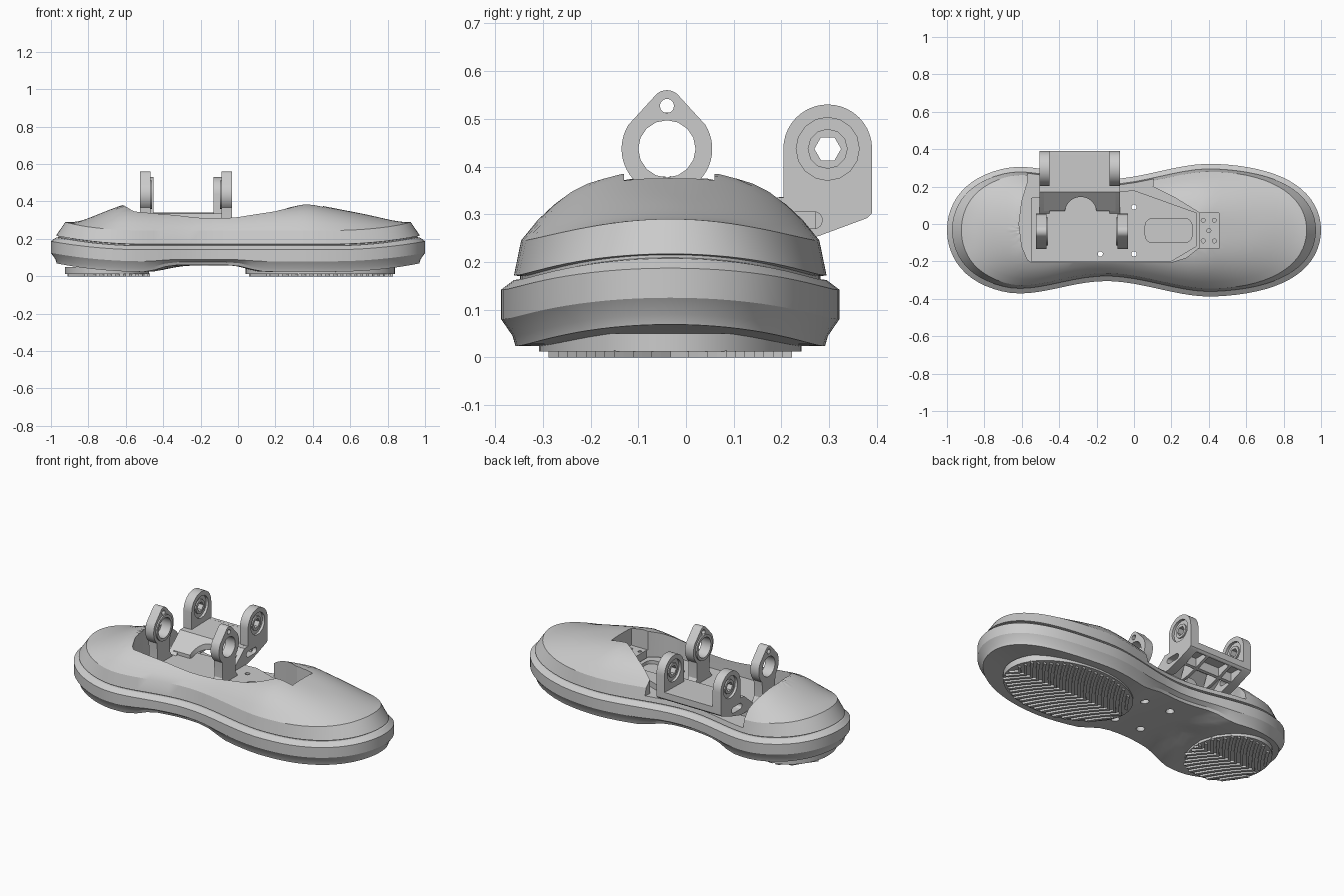
import bpy, bmesh, math
from math import sin, cos, pi, radians

if "Cube" in bpy.data.objects:
    bpy.data.objects.remove(bpy.data.objects["Cube"])

grey = bpy.data.materials.new("plain_grey")
grey.use_nodes = True
grey.diffuse_color = (0.6, 0.6, 0.6, 1)
grey.node_tree.nodes["Principled BSDF"].inputs["Base Color"].default_value = (0.6, 0.6, 0.6, 1)
MID_Y = -0.033


def finish(name, bm):
    bmesh.ops.recalc_face_normals(bm, faces=bm.faces)
    mesh = bpy.data.meshes.new(name)
    bm.to_mesh(mesh)
    bm.free()
    mesh.materials.append(grey)
    ob = bpy.data.objects.new(name, mesh)
    bpy.context.collection.objects.link(ob)
    return ob


def prism(name, pts, axis, a, b):
    """Extrude a 2D outline along x (outline is y, z) or z (outline is x, y)."""
    bm = bmesh.new()
    place = (lambda p, d: (d, p[0], p[1])) if axis == "x" else (lambda p, d: (p[0], p[1], d))
    low = [bm.verts.new(place(p, a)) for p in pts]
    high = [bm.verts.new(place(p, b)) for p in pts]
    bm.faces.new(low)
    bm.faces.new(high)
    for i in range(len(pts)):
        j = (i + 1) % len(pts)
        bm.faces.new((low[i], low[j], high[j], high[i]))
    return finish(name, bm)


def arc(c, r, start=0, end=360, n=24):
    full = end - start == 360
    steps = n if full else n + 1
    return [(c[0] + r * cos(radians(start + (end - start) * i / n)),
             c[1] + r * sin(radians(start + (end - start) * i / n))) for i in range(steps)]


def box(x0, x1, y0, y1):
    return [(x0, y0), (x1, y0), (x1, y1), (x0, y1)]


def slot(x0, x1, y0, y1, r):
    return (arc((x1 - r, y1 - r), r, 0, 90, 6) + arc((x0 + r, y1 - r), r, 90, 180, 6)
            + arc((x0 + r, y0 + r), r, 180, 270, 6) + arc((x1 - r, y0 + r), r, 270, 359, 6))


def cut(ob, pts, axis, a, b):
    tool = prism("cutter", pts, axis, a, b)
    tool.hide_render = True
    mod = ob.modifiers.new("cut", "BOOLEAN")
    mod.operation, mod.solver, mod.object = "DIFFERENCE", "EXACT", tool
    bpy.context.view_layer.objects.active = ob
    bpy.ops.object.modifier_apply(modifier=mod.name)
    bpy.data.objects.remove(tool)


def smooth(ob, angle):
    bpy.ops.object.select_all(action="DESELECT")
    ob.select_set(True)
    bpy.context.view_layer.objects.active = ob
    bpy.ops.object.shade_smooth_by_angle(angle=radians(angle))


def curve(x, pts, ease=True):
    for (x0, v0), (x1, v1) in zip(pts, pts[1:]):
        if x <= x1:
            t = max(0, (x - x0) / (x1 - x0))
            return v0 + (v1 - v0) * (t * t * (3 - 2 * t) if ease else t)
    return pts[-1][1]


def half_width(x):
    w = curve(x, [(-1, .36), (-.7, .36), (-.15, .272), (.42, .357), (1, .335)])
    return w * math.sqrt(max(0, 1 - abs(x) ** 5))


def end_lift(x):
    return max(0, (abs(x) - .5) / .5) ** 2


def arch(x):
    return curve(x, [(-.5, 0), (-.33, 1), (-.05, 1), (.15, 0)])


def ridge(x):
    return curve(x, [(-.9, .28), (-.62, .38), (-.45, .36), (0, .355), (.38, .39), (.92, .285)], False)


# Foot body: rings lofted round a shared outline
N = 96


def outline(i):
    a = 2 * pi * i / N
    return cos(a), MID_Y + math.copysign(half_width(cos(a)), sin(a))


def ring(inset, z, arch_rise, end_inset=0):
    pts = []
    for i in range(N):
        (x, y), p, q = outline(i), outline(i - 1), outline(i + 1)
        dx, dy = q[0] - p[0], q[1] - p[1]
        size = math.hypot(dx, dy)
        d = inset + end_inset * end_lift(x)
        pts.append((x - d * dy / size, y + d * dx / size,
                    z + .045 * end_lift(x) + arch_rise * arch(x)))
    return pts


def toward_spine(base, t, height):
    pts = []
    for i, (x, y, z) in enumerate(base):
        px = x + (.62 * cos(2 * pi * i / N) - x) * t
        pts.append((px, y + (MID_Y - y) * t, height(px, z, t)))
    return pts


def dome(x, z, t):
    return z + (max(ridge(x), z) - z) * (1 - (1 - t) ** 3)


def underside(x, z, t):
    flat = .022 + .036 * arch(x) + .045 * end_lift(x)
    return z + (flat - z) * t


bottom = ring(.03, .024, .036)
shoulder = ring(.042, .245, 0, .035)
rings = [toward_spine(bottom, t, underside) for t in (1, .75, .5, .25)]
rings += [bottom, ring(.024, .045, .03), ring(0, .08, .01), ring(0, .142, 0),
          ring(.027, .162, 0), ring(.04, .164, 0), ring(.04, .17, 0), ring(.027, .172, 0), shoulder]
rings += [toward_spine(shoulder, t / 9, dome) for t in range(1, 10)]
bm = bmesh.new()
loops = [[bm.verts.new(p) for p in r] for r in rings]
for lo, hi in zip(loops, loops[1:]):
    for i in range(N):
        j = (i + 1) % N
        bm.faces.new((lo[i], lo[j], hi[j], hi[i]))
bmesh.ops.remove_doubles(bm, verts=bm.verts, dist=.0005)
body = finish("foot_body", bm)

# Ankle opening, open toward the back, and the toe notch
opening = [(.2, -.205), (.28, -.18), (.35, -.125), (.35, .06), (.22, .14), (.1, .2), (.13, .5),
           (-.57, .5), (-.57, .22), (-.6, .12), (-.615, 0), (-.6, -.12), (-.57, -.19), (-.55, -.205)]
cut(body, opening, "z", .2, .7)
cut(body, box(.34, .455, -.13, .06), "z", .27, .7)
for x, y in ((.37, -.09), (.37, .02), (.43, -.09), (.43, .02), (.4, -.035)):
    cut(body, arc((x, y), .011, n=10), "z", .24, .3)

# Floor plate with slot and screw holes through the sole
plate = prism("floor_plate", [(-.55, -.2), (.2, -.2), (.335, -.12), (.335, .06), (0, .18), (-.55, .14)],
              "z", .195, .235)
cut(plate, slot(.06, .31, -.1, .03, .04), "z", .215, .3)
for x in (-.18, 0):
    for y in (-.16, .09):
        for part in (body, plate):
            cut(part, arc((x, y), .014, n=12), "z", -.1, .4)
        cut(body, arc((x, y), .024, n=16), "z", -.1, .09)
for y in (-.08, .01):
    cut(body, arc((.06, y), .026, n=16), "z", -.1, .08)
smooth(body, 25)

# Front pair of pivot ears
C = (-.04, .437)
ear = (arc(C, .095, -48, 32, 12) + arc((C[0], .527), .033, 35, 145, 10) + arc(C, .095, 148, 228, 12)
       + [(-.1, .32), (-.1, .27), (-.13, .225), (.05, .225), (.02, .27), (.02, .32)])
for side, x, inner in (("right", -.495, 1), ("left", -.06, -1)):
    ob = prism("front_ear_" + side, ear, "x", x - .028, x + .028)
    cut(ob, arc(C, .06, n=16), "x", x - .1, x + .1)
    cut(ob, arc((C[0], .527), .015, n=12), "x", x - .1, x + .1)
    smooth(ob, 30)
    face = x + inner * .028
    rim = prism("ear_rim_" + side, arc(C, .076), "x", *sorted((face - inner * .005, face + inner * .008)))
    cut(rim, arc(C, .06, n=16), "x", x - .1, x + .1)
    smooth(rim, 30)

# Rear bracket: cheeks with bearing cups
P = (.297, .437)
cheek = [(.05, .23), (.2, .232), (.28, .255), (.38, .292), (.39, .302)] + arc(P, .093, 0, 180, 20) \
    + [(.204, .335), (.17, .335), (.07, .25)]
for side, x, outer in (("right", -.478, -1), ("left", -.103, 1)):
    ob = prism("rear_ear_" + side, cheek, "x", x - .027, x + .027)
    cut(ob, arc(P, .066, n=16), "x", x - .1, x + .1)
    cut(ob, slot(.19, .285, .27, .305, .016), "x", x - .1, x + .1)
    smooth(ob, 30)
    cup = prism("bearing_cup_" + side, arc(P, .068, n=16), "x", x - .012, x + .012)
    hub = prism("bearing_hub_" + side, arc(P, .042, n=12), "x", x - .02, x + .02)
    for part in (cup, hub):
        cut(part, arc(P, .028, n=6), "x", x - .1, x + .1)

# Rear bracket: sloped deck, back wall and ribs
deck = prism("bracket_deck", [(.07, .225), (.19, .312), (.39, .312), (.39, .34), (.17, .335), (.07, .255)],
             "x", -.48, -.1)
cut(deck, arc((-.285, .06), .085, n=24), "z", .1, .5)
smooth(deck, 30)
prism("bracket_back_wall", [(.37, .29), (.38, .292), (.39, .302), (.39, .34), (.37, .34)], "x", -.48, -.1)
prism("bracket_cross_rib", [(.27, .253), (.285, .258), (.285, .32), (.27, .32)], "x", -.48, -.1)
for x in (-.37, -.21):
    prism("bracket_rib", [(.15, .232), (.2, .234), (.28, .255), (.38, .292), (.38, .32), (.19, .32)],
          "x", x - .009, x + .009)


# Tread pads with chevron ridges
def tread(name, cx, a, b, spacing):
    pad = prism(name + "_pad", [(cx + a * cos(2 * pi * i / 48), MID_Y + b * sin(2 * pi * i / 48))
                                for i in range(48)], "z", .012, .05)
    smooth(pad, 30)
    bm = bmesh.new()
    inside = lambda x, y: (x - cx) ** 2 / a ** 2 + y ** 2 / b ** 2 < .96
    steps = 28
    ys = [-b + 2 * b * i / steps for i in range(steps + 1)]
    start = cx - a - b
    while start < cx + a:
        bend = lambda y: start + .9 * abs(y) - .8 * y * y
        for y0, y1 in zip(ys, ys[1:]):
            if inside(bend(y0), y0) and inside(bend(y1), y1):
                foot = [(bend(y0), y0), (bend(y1), y1), (bend(y1) + spacing * .5, y1),
                        (bend(y0) + spacing * .5, y0)]
                low = [bm.verts.new((x, y + MID_Y, 0)) for x, y in foot]
                high = [bm.verts.new((x, y + MID_Y, .014)) for x, y in foot]
                bm.faces.new(low)
                for i in range(4):
                    j = (i + 1) % 4
                    bm.faces.new((low[i], low[j], high[j], high[i]))
        start += spacing
    finish(name + "_ridges", bm)


tread("toe_tread", .44, .4, .275, .042)
tread("heel_tread", -.7, .225, .255, .042)
